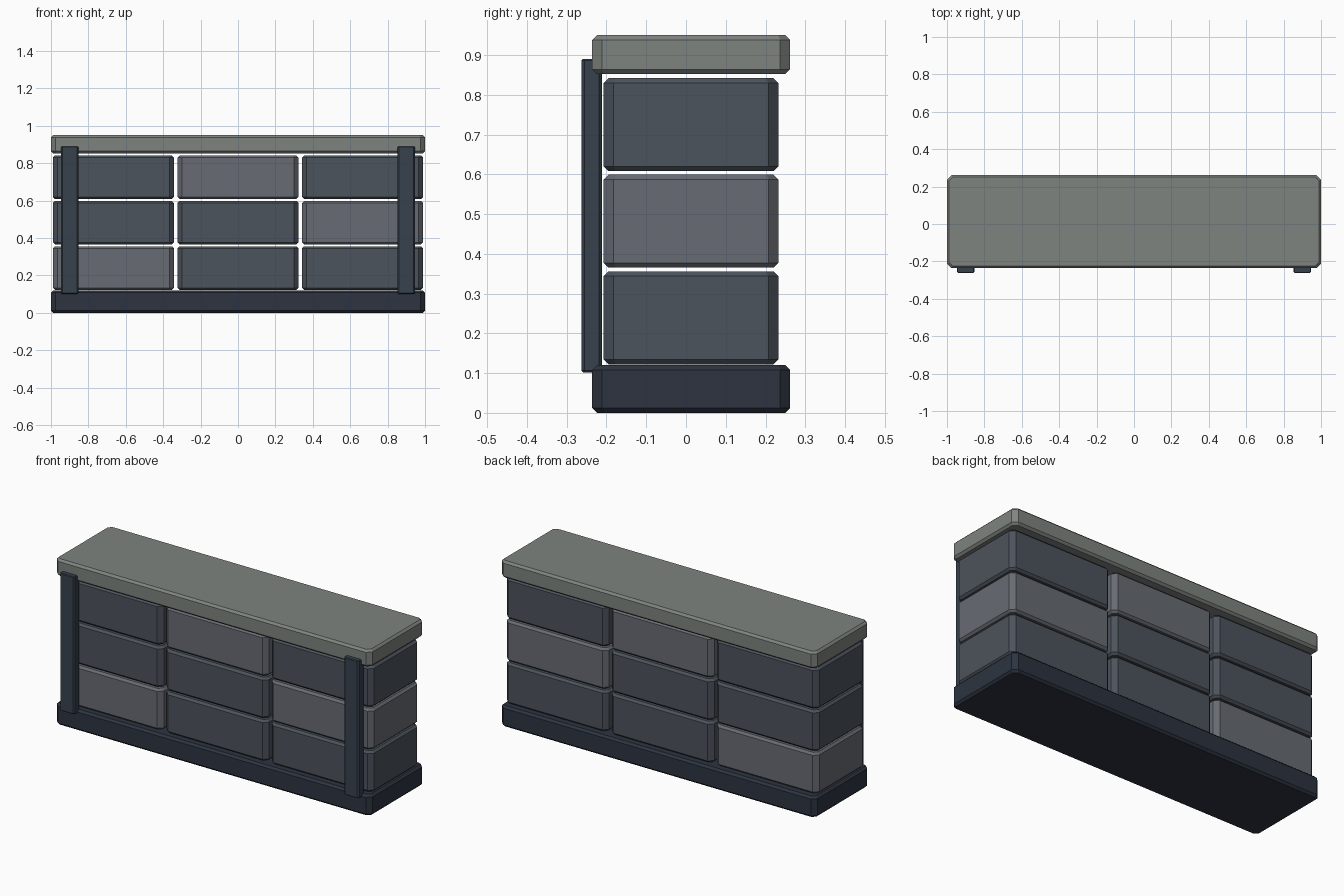
import bpy, bmesh

if "Cube" in bpy.data.objects:
    bpy.data.objects.remove(bpy.data.objects["Cube"])


def material(name, rgb):
    m = bpy.data.materials.new(name)
    m.diffuse_color = (*rgb, 1)
    m.use_nodes = True
    m.node_tree.nodes["Principled BSDF"].inputs["Base Color"].default_value = m.diffuse_color
    return m


BASE = material("dark_base", (0.026, 0.034, 0.051))
STONE = material("dark_stone", (0.073, 0.087, 0.107))
LIGHT = material("light_stone", (0.137, 0.148, 0.171))
CAP = material("cap_stone", (0.21, 0.23, 0.215))
METAL = material("strap_metal", (0.038, 0.054, 0.074))


def block(name, x, y, z, mat, corner=0.025, rim=0.012):
    """Box from (min, max) ranges: wide chamfer on upright edges, finer one on the rims."""
    bm = bmesh.new()
    bmesh.ops.create_cube(bm, size=1)
    ranges = (x, y, z)
    for v in bm.verts:
        v.co = [r[1] if c > 0 else r[0] for r, c in zip(ranges, v.co)]
    upright = [e for e in bm.edges if abs(e.verts[0].co.z - e.verts[1].co.z) > 1e-4]
    bmesh.ops.bevel(bm, geom=upright, offset=corner, segments=1, affect='EDGES')
    rims = [e for e in bm.edges if abs(e.verts[0].co.z - e.verts[1].co.z) < 1e-4]
    bmesh.ops.bevel(bm, geom=rims, offset=rim, segments=1, affect='EDGES')
    bmesh.ops.recalc_face_normals(bm, faces=bm.faces)
    me = bpy.data.meshes.new(name)
    bm.to_mesh(me)
    bm.free()
    me.materials.append(mat)
    ob = bpy.data.objects.new(name, me)
    bpy.context.collection.objects.link(ob)
    return ob


# Base plinth and cap slab
block("base_plinth", (-1, 1), (-0.236, 0.262), (0, 0.12), BASE)
block("cap_slab", (-1, 1), (-0.236, 0.262), (0.852, 0.95), CAP)

# Three courses of three stones, with lighter stones on a diagonal
for row in range(3):
    for col in range(3):
        cx, z0 = (col - 1) * 0.666, 0.122 + row * 0.243
        block(f"wall_stone_{row}_{col}", (cx - 0.324, cx + 0.324), (-0.207, 0.232),
              (z0, z0 + 0.234), LIGHT if (row + col) % 3 == 0 else STONE)

# Upright straps on the front
for side, cx in (("left", -0.9), ("right", 0.9)):
    block(f"front_strap_{side}", (cx - 0.047, cx + 0.047), (-0.263, -0.211),
          (0.102, 0.89), METAL, corner=0.008, rim=0.004)
